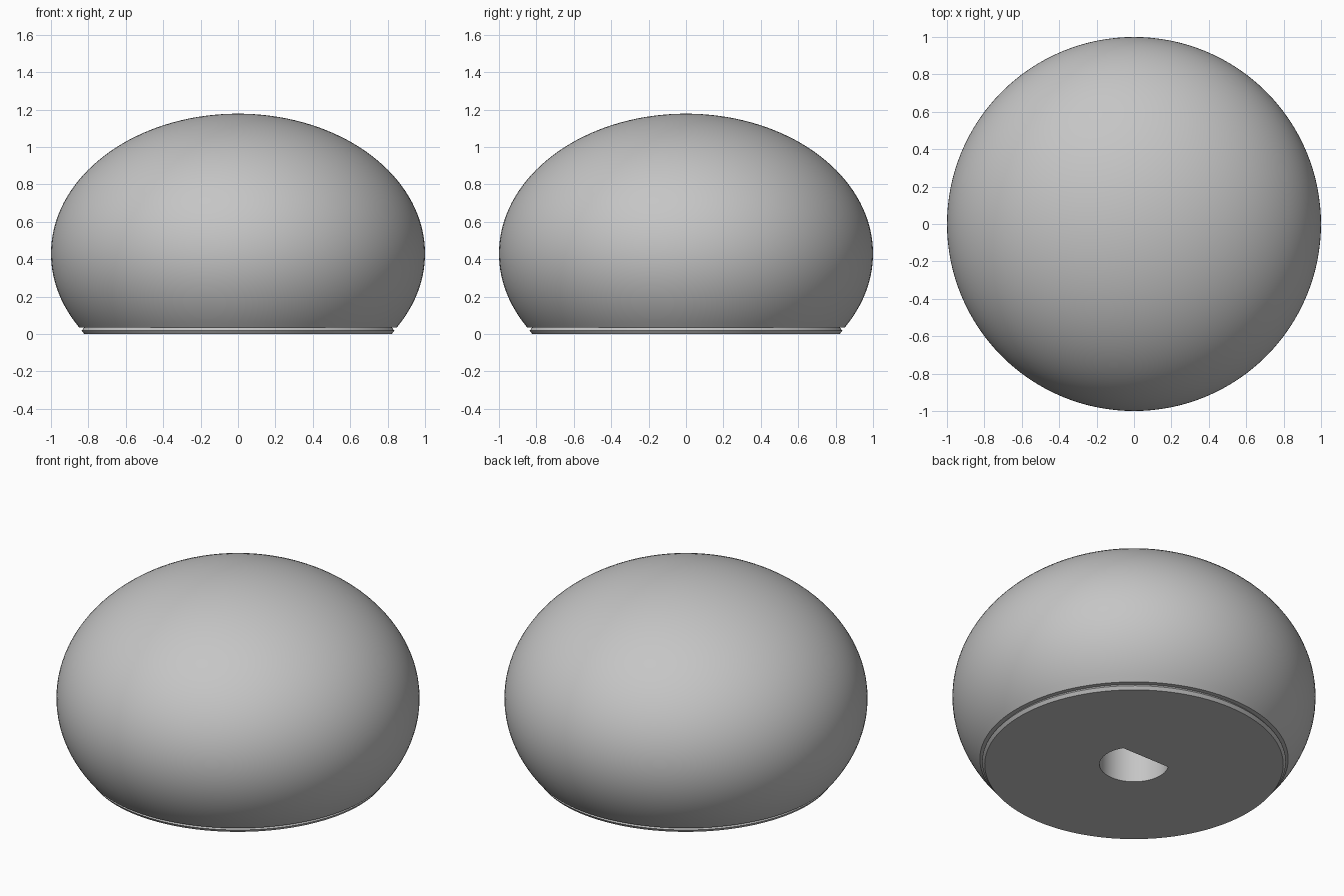
import bpy, bmesh, math

if "Cube" in bpy.data.objects:
    bpy.data.objects.remove(bpy.data.objects["Cube"])

SEG = 128
grey = bpy.data.materials.new("mid grey")
grey.diffuse_color = (0.56, 0.56, 0.56, 1)
grey.use_nodes = True
grey.node_tree.nodes["Principled BSDF"].inputs["Base Color"].default_value = grey.diffuse_color


def finish(name, bm):
    bmesh.ops.recalc_face_normals(bm, faces=bm.faces)
    mesh = bpy.data.meshes.new(name)
    bm.to_mesh(mesh)
    bm.free()
    obj = bpy.data.objects.new(name, mesh)
    bpy.context.collection.objects.link(obj)
    mesh.materials.append(grey)
    return obj


def lathe(name, profile):
    """Spin (radius, height) points about z; end points are on the axis or capped."""
    bm = bmesh.new()
    rings = []
    for r, z in profile:
        if r < 1e-5:
            rings.append([bm.verts.new((0, 0, z))])
        else:
            rings.append([bm.verts.new((r * math.cos(2 * math.pi * i / SEG),
                                        r * math.sin(2 * math.pi * i / SEG), z))
                          for i in range(SEG)])
    for a, b in zip(rings, rings[1:]):
        for i in range(SEG):
            j = (i + 1) % SEG
            if len(b) == 1:
                bm.faces.new((a[i], a[j], b[0]))
            else:
                bm.faces.new((a[i], a[j], b[j], b[i]))
    bm.faces.new(rings[0])
    return finish(name, bm)


# Knob body: chamfered foot, thin lip, then an ellipsoid dome
CENTRE, HEIGHT = 0.43, 0.748
low = -math.asin((CENTRE - 0.035) / HEIGHT)
steps = 48
dome = [(math.cos(a), CENTRE + HEIGHT * math.sin(a))
        for a in (low + (math.pi / 2 - low) * i / steps for i in range(steps + 1))]
foot = [(0.822, 0.0), (0.836, 0.018), (0.822, 0.035)]
knob = lathe("knob", foot + dome)

# D-shaped shaft hole, flat on the back side
R, FLAT, DEPTH = 0.19, 0.1, 0.6
start = math.pi - math.asin(FLAT / R)
sweep = math.pi + 2 * math.asin(FLAT / R)
bm = bmesh.new()
outline = [bm.verts.new((R * math.cos(start + sweep * i / 48),
                         R * math.sin(start + sweep * i / 48), -0.1))
           for i in range(49)]
base = bm.faces.new(outline)
top = bmesh.ops.extrude_face_region(bm, geom=[base])["geom"]
bmesh.ops.translate(bm, vec=(0, 0, DEPTH + 0.1),
                    verts=[v for v in top if isinstance(v, bmesh.types.BMVert)])
cutter = finish("shaft_hole_cutter", bm)
cutter.hide_render = True

cut = knob.modifiers.new("shaft hole", 'BOOLEAN')
cut.operation = 'DIFFERENCE'
cut.solver = 'EXACT'
cut.object = cutter

# Apply the cut, remove the helper, then smooth while keeping the rims sharp
bpy.context.view_layer.objects.active = knob
knob.select_set(True)
bpy.ops.object.modifier_apply(modifier=cut.name)
bpy.data.objects.remove(cutter)
bpy.ops.object.shade_smooth_by_angle(angle=math.radians(30))
